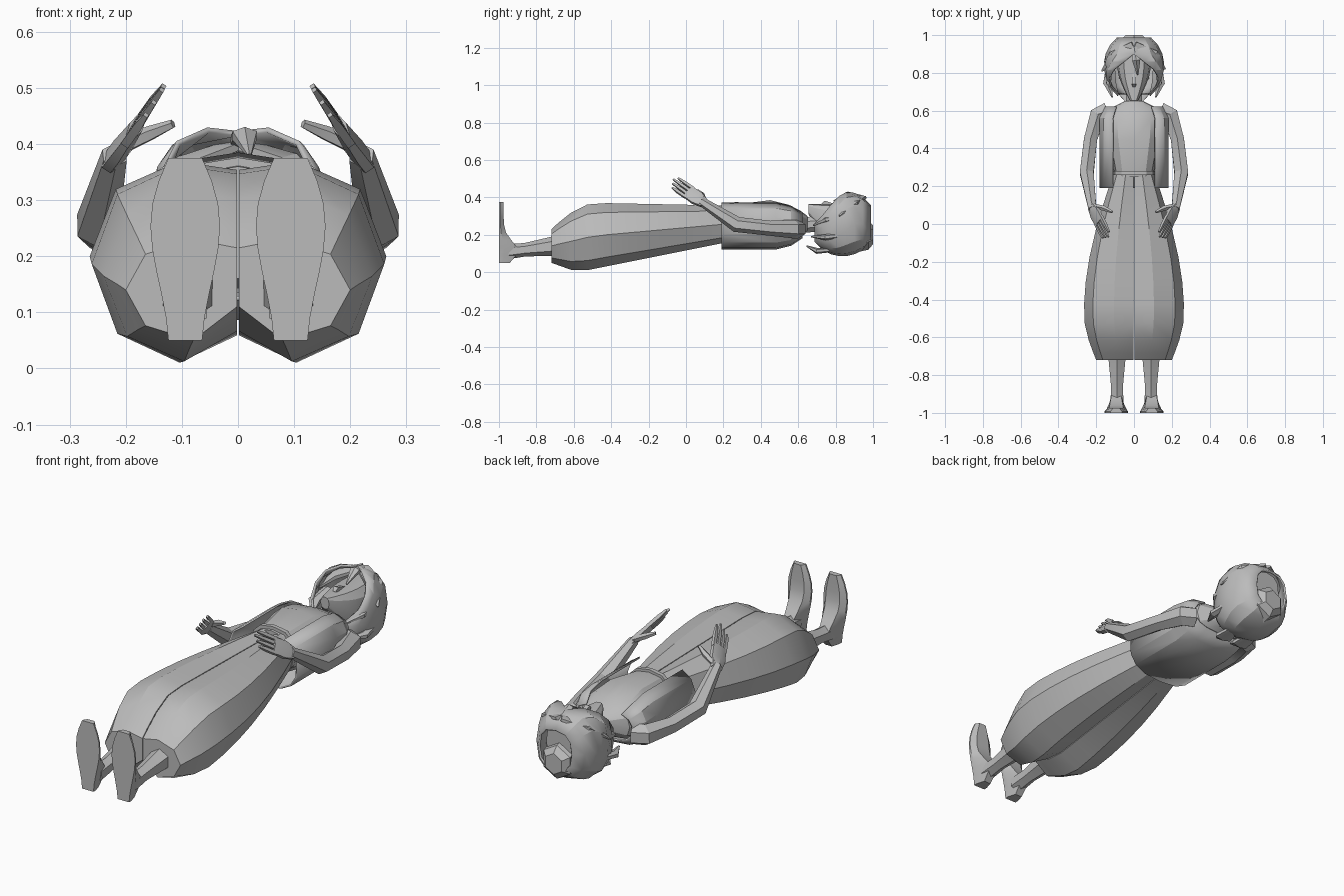
import bpy, bmesh
from math import sin, cos, pi, tau, exp, sqrt, copysign, radians
from mathutils import Vector

cube = bpy.data.objects.get("Cube")
if cube:
    bpy.data.objects.remove(cube)

colour = (0.5, 0.5, 0.5, 1)
grey = bpy.data.materials.new("plain grey")
grey.use_nodes = True
grey.diffuse_color = colour
grey.node_tree.nodes["Principled BSDF"].inputs["Base Color"].default_value = colour


def loft(name, rings, closed=True, thick=0, flip=1):
    """Skin a row of equal rings; flip=-1 mirrors across x."""
    bm = bmesh.new()
    rows = [[bm.verts.new((x * flip, y, z)) for x, y, z in ring] for ring in rings]
    count = len(rows[0])
    for lower, upper in zip(rows, rows[1:]):
        for i in range(count if closed else count - 1):
            j = (i + 1) % count
            bm.faces.new((lower[i], lower[j], upper[j], upper[i]))
    if closed:
        bm.faces.new(rows[0])
        bm.faces.new(rows[-1])
    bmesh.ops.remove_doubles(bm, verts=bm.verts, dist=0.0005)
    bmesh.ops.recalc_face_normals(bm, faces=bm.faces)
    mesh = bpy.data.meshes.new(name)
    bm.to_mesh(mesh)
    bm.free()
    mesh.materials.append(grey)
    part = bpy.data.objects.new(name, mesh)
    bpy.context.collection.objects.link(part)
    bpy.ops.object.select_all(action='DESELECT')
    part.select_set(True)
    bpy.context.view_layer.objects.active = part
    bpy.ops.object.shade_smooth_by_angle(angle=radians(25))
    if thick:
        solid = part.modifiers.new("thickness", 'SOLIDIFY')
        solid.thickness = thick
        solid.offset = 0


def pair(name, rings):
    loft("left_" + name, rings)
    loft("right_" + name, rings, flip=-1)


def tube(points, widths, depths=None, sides=6, ref=(0, 0, 1)):
    """Rings around a path, with half widths and half depths."""
    points = [Vector(p) for p in points]
    rings = []
    for i, (point, width, depth) in enumerate(zip(points, widths, depths or widths)):
        ahead = points[min(i + 1, len(points) - 1)] - points[max(i - 1, 0)]
        across = Vector(ref).cross(ahead).normalized()
        upward = ahead.normalized().cross(across)
        angles = [tau * (k + 0.5) / sides for k in range(sides)]
        rings.append([point + across * width * cos(a) + upward * depth * sin(a) for a in angles])
    return rings


def section(y, width, depth, middle, opening=None, sides=12):
    """Squarish oval across y; an opening in degrees leaves the front apart."""
    def soft(value):
        return copysign(abs(value) ** 0.75, value)
    gap = radians(opening or 0)
    angles = [pi / 2 - gap - (tau - 2 * gap) * k / sides
              for k in range(sides if opening is None else sides + 1)]
    return [(width * soft(cos(a)), y, middle + depth * soft(sin(a))) for a in angles]


# Baggy trousers, one lobed half per leg, swelling above the cuff
def trouser_ring(t):
    y = t - 0.72
    swell = sin(min(t * 4, 1) * pi / 2)
    if t < 0.25:
        width = 0.2 + 0.065 * swell
    else:
        width = 0.105 + 0.16 * cos((t - 0.25) / 0.75 * pi / 2)
    low = 0.05 * (1 - t / 0.14) if t < 0.14 else 0.2 * (t - 0.14)
    high = 0.23 + 0.145 * swell - 0.02 * t * swell
    centre, radius = (low + high) / 2, (high - low) / 2
    ring = [(0.002, y, low + 0.06 * (1 - t))]
    for k in range(-2, 3):
        a = k * pi / 4
        ring.append((width * (0.4 + 0.6 * cos(a)), y, centre + radius * sin(a)))
    return ring + [(0.002, y, high - 0.015)]


pair("trouser_leg", [trouser_ring((k / 9) ** 1.5) for k in range(10)])

# Shins
pair("shin", tube([(0.09, -0.95, 0.11), (0.09, -0.86, 0.12), (0.09, -0.7, 0.14)],
                  (0.04, 0.036, 0.053)))


# Shoes, with the soles facing forward and the toes up
def shoe_ring(t):
    z = 0.05 + 0.325 * t
    half = 0.03 + 0.032 * sin(pi * t ** 1.5)
    thick = 0.025 + 0.075 * exp(-20 * (t - 0.2) ** 2)
    corners = ((-1, 0), (1, 0), (1, 0.3), (0.6, 1), (-0.6, 1), (-1, 0.3))
    return [(0.094 + half * a, thick * b - 1, z) for a, b in corners]


pair("shoe", [shoe_ring(k / 8) for k in range(9)])

# Torso, waistband and neck
torso = ((0.25, 0.1, 0.1), (0.45, 0.14, 0.125), (0.55, 0.15, 0.1), (0.61, 0.13, 0.07),
         (0.65, 0.05, 0.04))
loft("shirt_torso", [section(y, w, d, 0.26) for y, w, d in torso])
loft("waistband", [section(y, 0.112, 0.106, 0.27) for y in (0.26, 0.28)])
loft("neck", tube([(0, 0.6, 0.25), (0, 0.73, 0.26)], (0.045, 0.045), sides=8))

# Open vest
vest = ((0.19, 0.18, 0.13), (0.48, 0.18, 0.13), (0.56, 0.18, 0.11), (0.62, 0.15, 0.07))
loft("vest", [section(y, w, d, 0.255, opening=32) for y, w, d in vest], closed=False, thick=0.008)

# Arms, bent at the elbow
pair("arm", tube([(0.14, 0.6, 0.23), (0.19, 0.58, 0.23), (0.23, 0.45, 0.235), (0.25, 0.27, 0.255),
                  (0.22, 0.08, 0.38)], (0.05, 0.05, 0.04, 0.042, 0.024)))

# Hands: a local frame along the fingers, toward the thumb and out of the back
wrist = Vector((0.225, 0.095, 0.37))
along = Vector((-0.5, -1, 0.7)).normalized()
outward = Vector((0.85, 0, 0.5))
outward = (outward - along * outward.dot(along)).normalized()
thumbward = along.cross(outward)


def hand_point(reach, side, lift=0):
    return wrist + along * reach + thumbward * side + outward * lift


pair("palm", tube([hand_point(reach, 0) for reach in (0, 0.05, 0.115)],
                  (0.03, 0.046, 0.044), (0.018, 0.018, 0.013), ref=outward))
for k, finger in enumerate(("little", "ring", "middle", "index")):
    side = 0.022 * (k - 1.5)
    tip = 0.225 - 0.015 * abs(k - 2)
    pair(finger + "_finger", tube([hand_point(reach, side) for reach in (0.1, 0.16, tip)],
                                  (0.011, 0.011, 0.006), sides=4, ref=outward))
pair("thumb", tube([hand_point(0.02, 0.02), hand_point(0.06, 0.05, -0.03),
                    hand_point(0.1, 0.065, -0.055)],
                   (0.015, 0.014, 0.008), sides=5, ref=outward))


# Head, widening from the chin behind a level face
def head_ring(t):
    width = 0.09 * sin(0.25 + 2 * t)
    depth = 1.25 * width
    return section(0.655 + 0.3 * t, width, depth, 0.365 - depth)


loft("head", [head_ring(k / 7) for k in range(8)])
loft("nose", tube([(0, 0.81, 0.355), (0, 0.74, 0.37), (0, 0.73, 0.36)],
                  (0.008, 0.017, 0.01), sides=4))


# Hair cap, open round the face and closing over the crown
def hair_ring(t):
    bulge = sqrt(1 - ((t - 0.5) / 0.6) ** 2)
    opening = 90 * (1 - min(1, t / 0.65) ** 1.3)
    return section(0.69 + 0.295 * t, 0.155 * bulge, 0.17 * bulge, 0.26, opening)


loft("hair_cap", [hair_ring(k / 7) for k in range(8)], closed=False, thick=0.01)
loft("crown_knot", tube([(0, 0.93, 0.2), (0, 0.975, 0.2), (0, 1, 0.2)], (0.09, 0.08, 0.05)))


# Tapered locks that bow away from the skull
def lock(root, tip, width):
    root, tip = Vector(root), Vector(tip)
    middle = (root + tip) / 2
    middle += (middle - Vector((0, 0.85, 0.25))).normalized() * 0.025
    return tube([root, middle, tip], (width * 0.7, width, 0.004), (0.012, 0.016, 0.004))


crown = (0, 0.94, 0.4)
loft("left_fringe", lock(crown, (0.165, 0.82, 0.3), 0.045))
loft("right_fringe", lock(crown, (-0.17, 0.81, 0.29), 0.045))
loft("middle_fringe", lock(crown, (0.02, 0.79, 0.38), 0.025))
pair("temple_lock", lock((0.12, 0.85, 0.3), (0.085, 0.68, 0.25), 0.03))
pair("outer_lock", lock((0.13, 0.85, 0.2), (0.115, 0.67, 0.19), 0.025))
pair("nape_lock", lock((0.05, 0.79, 0.12), (0.04, 0.645, 0.14), 0.045))
